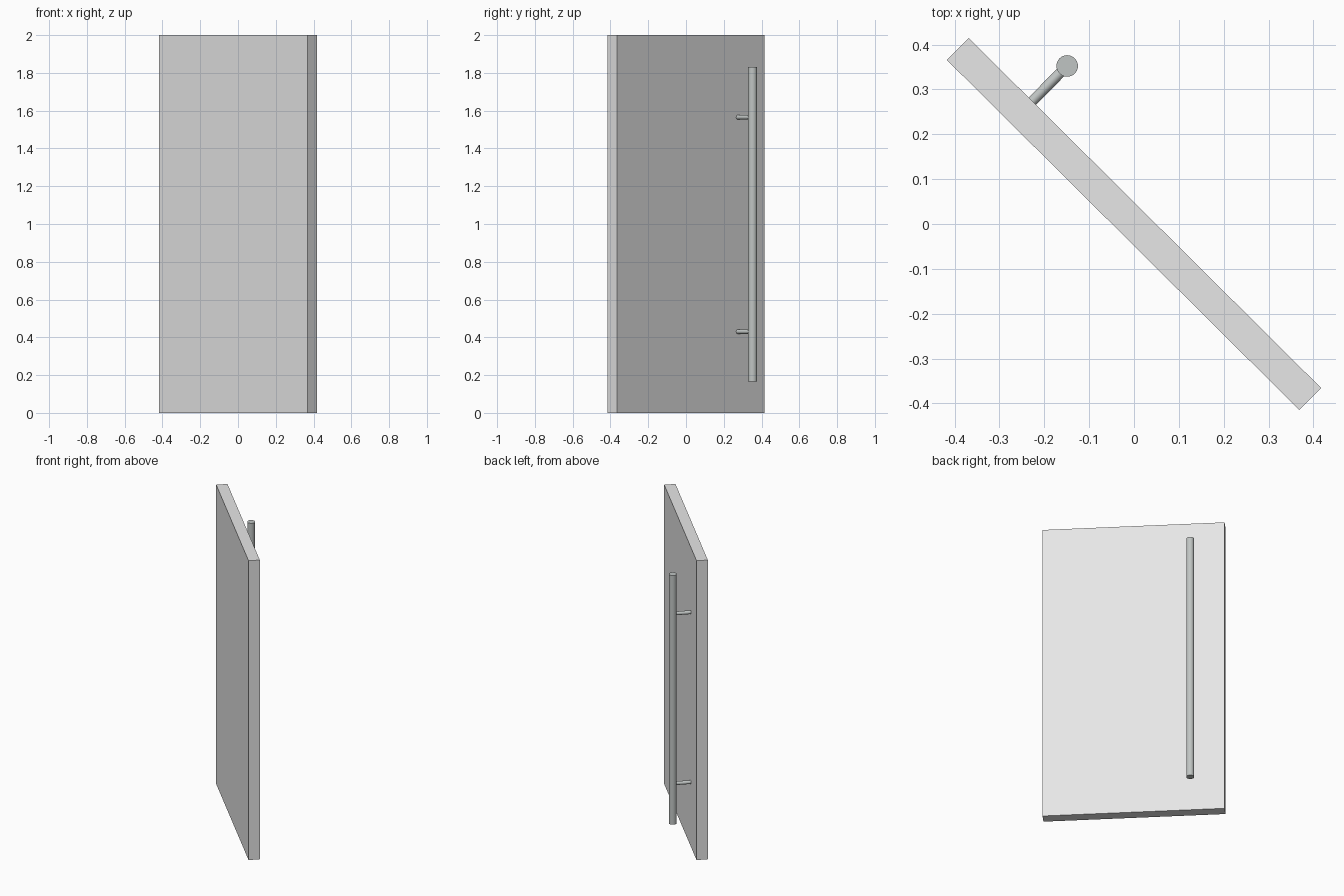
import bpy, math
from mathutils import Matrix, Vector

if "Cube" in bpy.data.objects:
    bpy.data.objects.remove(bpy.data.objects["Cube"])

TURN = Matrix.Rotation(math.radians(-44.8), 4, 'Z')  # door stands diagonally


def material(name, rgb):
    m = bpy.data.materials.new(name)
    m.diffuse_color = (*rgb, 1)
    m.use_nodes = True
    m.node_tree.nodes["Principled BSDF"].inputs["Base Color"].default_value = m.diffuse_color
    return m


white = material("door_white", (0.80, 0.80, 0.80))
steel = material("brushed_steel", (0.53, 0.56, 0.55))


def finish(name, mat, local):
    o = bpy.context.object
    o.name = name
    o.matrix_world = TURN @ local
    o.data.materials.append(mat)
    return o


def rod(name, radius, start, end):
    a, b = Vector(start), Vector(end)
    bpy.ops.mesh.primitive_cylinder_add(vertices=32, radius=radius, depth=(b - a).length)
    rot = (b - a).to_track_quat('Z', 'Y').to_matrix().to_4x4()
    finish(name, steel, Matrix.Translation((a + b) / 2) @ rot)
    bpy.ops.object.shade_smooth_by_angle(angle=math.radians(35))


# door panel
L, T, H = 1.107, 0.069, 2.0
bpy.ops.mesh.primitive_cube_add(size=1)
finish("door_panel", white, Matrix.Translation((0, 0, H / 2)) @ Matrix.Diagonal((L, T, H, 1)))

# long pull bar and its two standoffs
U, V = -0.354, 0.145
rod("pull_bar", 0.024, (U, V, 0.165), (U, V, 1.83))
for tag, z in (("lower", 0.43), ("upper", 1.565)):
    rod(tag + "_standoff", 0.0115, (U, T / 2 - 0.001, z), (U, V, z))
